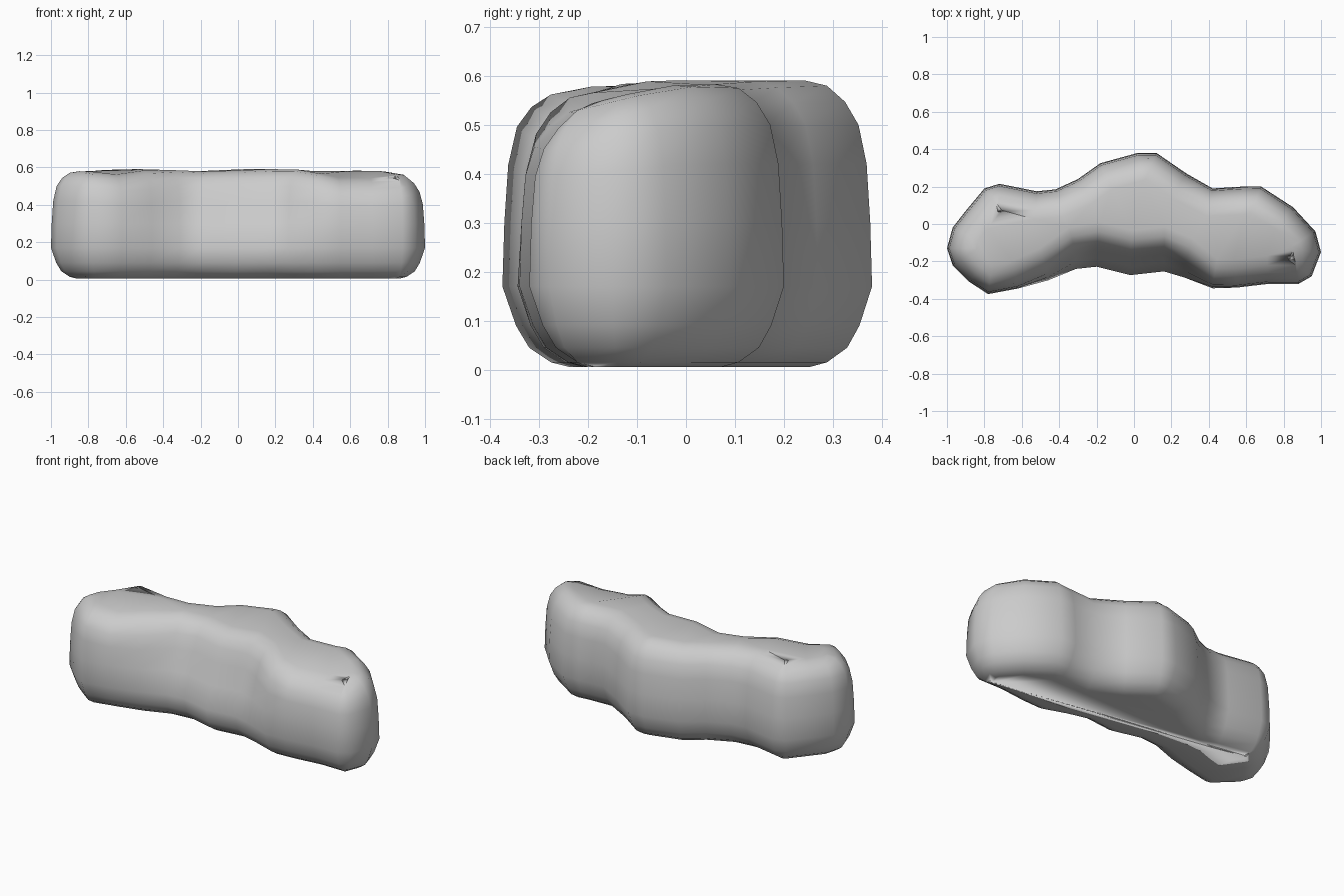
import bpy, bmesh, math
from mathutils import Vector

if "Cube" in bpy.data.objects:
    bpy.data.objects.remove(bpy.data.objects["Cube"])

# Widest outline of the rock, seen from above, counter-clockwise
OUTLINE = [(-1.0, -.13), (-.97, -.22), (-.88, -.31), (-.78, -.375), (-.62, -.345),
           (-.46, -.305), (-.31, -.25), (-.2, -.24), (-.02, -.285), (.16, -.265),
           (.27, -.295), (.42, -.345), (.55, -.34), (.72, -.32), (.88, -.32),
           (.95, -.28), (1.0, -.15), (.97, -.04), (.85, .09), (.68, .2), (.58, .2),
           (.42, .19), (.28, .27), (.12, .38), (.02, .38), (-.18, .325), (-.3, .24),
           (-.42, .185), (-.52, .175), (-.72, .215), (-.8, .19), (-.9, .07), (-.97, -.02)]
# (height, inset) of each ring
RINGS = [(.005, .14), (.015, .10), (.045, .055), (.09, .028), (.17, 0), (.3, .004),
         (.42, .012), (.5, .03), (.545, .06), (.575, .10), (.585, .15)]


def smooth(a, b, v):
    t = max(0, min(1, (v - a) / (b - a)))
    return t * t * (3 - 2 * t)


def inward(i):
    p, q = Vector(OUTLINE[i - 1]), Vector(OUTLINE[(i + 1) % len(OUTLINE)])
    d = (q - p).normalized()
    return Vector((-d.y, d.x))


def place(i, z, inset):
    x, y = OUTLINE[i]
    n = inward(i)
    px, py = x + n.x * inset, y + n.y * inset
    if n.y > .5:
        # Front hollow leans back towards the top
        hollow = smooth(-.6, -.22, x) * (1 - smooth(.16, .48, x))
        py += .10 * hollow * smooth(.08, .5, z)
    # Top sags along the front of both ends
    sag = .055 * smooth(.3, .6, px) * (1 - smooth(-.3, .05, py))
    sag += .03 * smooth(.3, .55, -px) * (1 - smooth(.7, .8, -px)) * (1 - smooth(-.3, -.05, py))
    pz = z - sag * smooth(.3, .55, z)
    pz += .006 * math.sin(9 * px + 5 * py) * smooth(.5, .58, z)
    return px, py, pz


# Rock body lofted through the rings
bm = bmesh.new()
count = len(OUTLINE)
rings = [[bm.verts.new(place(i, z, d)) for i in range(count)] for z, d in RINGS]
for low, high in zip(rings, rings[1:]):
    for i in range(count):
        j = (i + 1) % count
        bm.faces.new((low[i], low[j], high[j], high[i]))
caps = [bm.faces.new(rings[-1]), bm.faces.new(rings[0][::-1])]
bmesh.ops.triangulate(bm, faces=caps, ngon_method='BEAUTY')
bmesh.ops.recalc_face_normals(bm, faces=bm.faces)
for f in bm.faces:
    f.smooth = True
mesh = bpy.data.meshes.new("rock_wall")
bm.to_mesh(mesh)
bm.free()
rock = bpy.data.objects.new("rock_wall", mesh)
bpy.context.collection.objects.link(rock)
